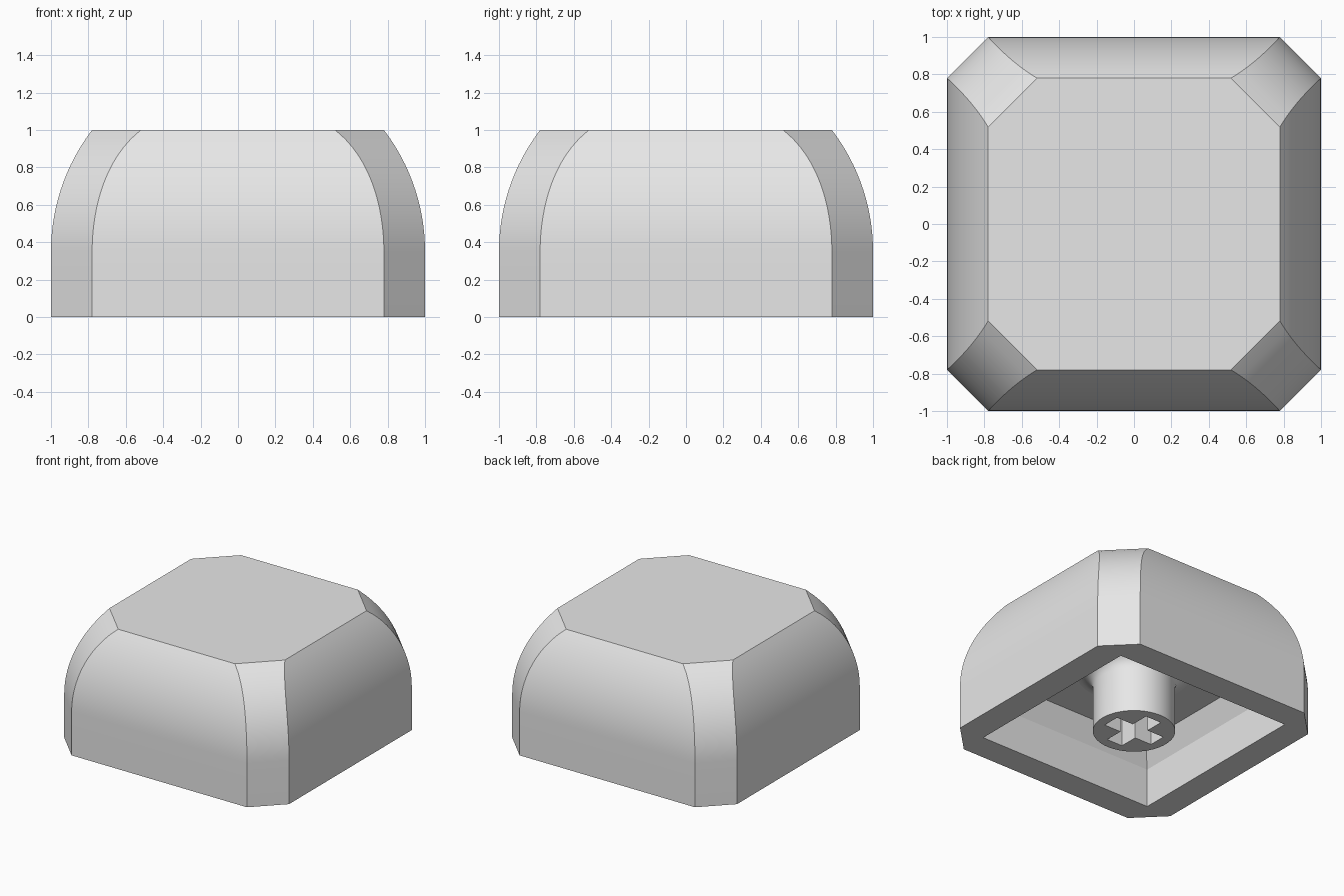
import bpy, bmesh, math

if "Cube" in bpy.data.objects:
    bpy.data.objects.remove(bpy.data.objects["Cube"])

grey = bpy.data.materials.new("light grey plastic")
grey.diffuse_color = (0.8, 0.8, 0.8, 1)
grey.use_nodes = True
grey.node_tree.nodes["Principled BSDF"].inputs["Base Color"].default_value = grey.diffuse_color


def loft(name, rings):
    """Closed solid skinned through rings with equal point counts."""
    bm = bmesh.new()
    loops = [[bm.verts.new(p) for p in ring] for ring in rings]
    n = len(loops[0])
    for a, b in zip(loops, loops[1:]):
        for i in range(n):
            j = (i + 1) % n
            bm.faces.new((a[i], a[j], b[j], b[i]))
    bm.faces.new(loops[0][::-1])
    bm.faces.new(loops[-1])
    bmesh.ops.recalc_face_normals(bm, faces=bm.faces)
    mesh = bpy.data.meshes.new(name)
    bm.to_mesh(mesh)
    bm.free()
    mesh.materials.append(grey)
    obj = bpy.data.objects.new(name, mesh)
    bpy.context.collection.objects.link(obj)
    return obj


def octagon(h, c, z):
    """Square of half width h whose corners are cut where |x| + |y| = c."""
    k = c - h
    return [(h, -k, z), (h, k, z), (k, h, z), (-k, h, z),
            (-h, k, z), (-h, -k, z), (-k, -h, z), (k, -h, z)]


def square(h, z):
    return [(h, -h, z), (h, h, z), (-h, h, z), (-h, -h, z)]


def circle(r, z, n=64):
    return [(r * math.cos(2 * math.pi * i / n), r * math.sin(2 * math.pi * i / n), z)
            for i in range(n)]


def arc_inset(rise, depth, t):
    """Inward offset at height t on an arc that starts vertical."""
    radius = (rise * rise + depth * depth) / (2 * depth)
    return radius - math.sqrt(radius * radius - t * t)


def cut(obj, cutter):
    cutter.hide_render = True
    cutter.hide_viewport = True
    mod = obj.modifiers.new("cut", 'BOOLEAN')
    mod.operation = 'DIFFERENCE'
    mod.solver = 'EXACT'
    mod.object = cutter
    bpy.context.view_layer.objects.active = obj
    bpy.ops.object.modifier_apply(modifier=mod.name)
    bpy.data.objects.remove(cutter)


def smooth(obj):
    bpy.ops.object.select_all(action='DESELECT')
    obj.select_set(True)
    bpy.context.view_layer.objects.active = obj
    bpy.ops.object.shade_smooth_by_angle(angle=math.radians(20))


# Cap: straight skirt, then sides and cut corners curve in to the flat top
Z0, RISE, STEPS = 0.35, 0.65, 14
rings = [octagon(1, 1.78, 0)]
for i in range(STEPS + 1):
    t = RISE * i / STEPS
    side = arc_inset(RISE, 0.22, t)
    corner = arc_inset(RISE, 0.34, t) * math.sqrt(2)
    rings.append(octagon(1 - side, 1.78 - corner, Z0 + t))
cap = loft("cap", rings)

# Hollow underside: straight walls, then a sloped band to the ceiling
CEILING = 0.48
cavity = loft("cavity_cutter", [square(0.78, -0.1), square(0.78, 0.31), square(0.70, CEILING)])
cut(cap, cavity)
smooth(cap)

# Stem: round post with a fillet where it meets the ceiling
R, FILLET = 0.30, 0.12
rings = [circle(R, 0)]
for i in range(9):
    a = math.pi / 2 * i / 8
    rings.append(circle(R + FILLET * (1 - math.cos(a)), CEILING - FILLET + FILLET * math.sin(a)))
rings.append(circle(R + FILLET, CEILING + 0.02))
stem = loft("stem", rings)

# Cross-shaped socket in the stem
L, W = 0.22, 0.07
plus = [(L, -W), (L, W), (W, W), (W, L), (-W, L), (-W, W),
        (-L, W), (-L, -W), (-W, -W), (-W, -L), (W, -L), (W, -W)]
socket = loft("socket_cutter", [[(x, y, z) for x, y in plus] for z in (-0.1, 0.4)])
cut(stem, socket)
smooth(stem)
